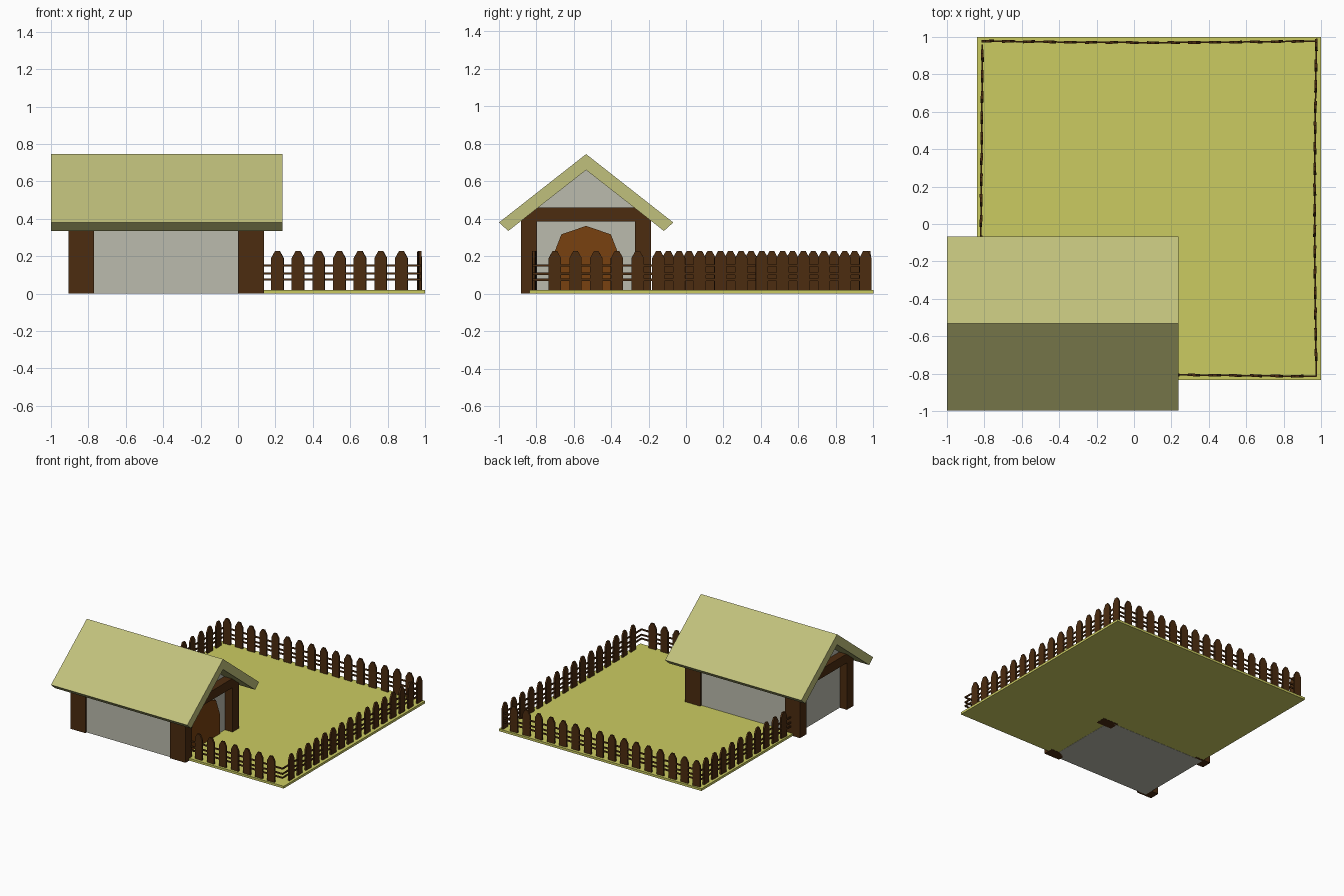
import bpy
import bmesh
import math
import random
from mathutils import Matrix, Vector

random.seed(4)
cube = bpy.data.objects.get("Cube")
if cube:
    bpy.data.objects.remove(cube, do_unlink=True)


def material(name, rgb):
    mat = bpy.data.materials.new(name)
    mat.use_nodes = True
    mat.diffuse_color = (*rgb, 1)
    mat.node_tree.nodes["Principled BSDF"].inputs["Base Color"].default_value = (*rgb, 1)
    return mat


GRASS = material("grass yellow green", (0.60, 0.60, 0.12))
THATCH = material("pale straw", (0.53, 0.53, 0.20))
PLASTER = material("grey plaster", (0.50, 0.50, 0.42))
WOOD = material("dark wood", (0.072, 0.025, 0.005))
DOOR = material("door brown", (0.19, 0.053, 0.005))


def finish(bm, name, mat):
    bmesh.ops.recalc_face_normals(bm, faces=bm.faces)
    mesh = bpy.data.meshes.new(name)
    bm.to_mesh(mesh)
    bm.free()
    mesh.materials.append(mat)
    obj = bpy.data.objects.new(name, mesh)
    bpy.context.collection.objects.link(obj)
    return obj


def add_prism(bm, profile, depth, matrix):
    """Extrude a (u, z) outline along local x, centred on the local origin."""
    rings = [[bm.verts.new(matrix @ Vector((x, u, z))) for u, z in profile]
             for x in (-depth / 2, depth / 2)]
    bm.faces.new(rings[0])
    bm.faces.new(rings[1])
    for i in range(len(profile)):
        j = (i + 1) % len(profile)
        bm.faces.new((rings[0][i], rings[0][j], rings[1][j], rings[1][i]))


def prism(name, profile, x0, x1, y, mat):
    bm = bmesh.new()
    add_prism(bm, profile, x1 - x0, Matrix.Translation(((x0 + x1) / 2, y, 0)))
    return finish(bm, name, mat)


def box(name, x, y, z, mat):
    outline = [(y[0], z[0]), (y[1], z[0]), (y[1], z[1]), (y[0], z[1])]
    return prism(name, outline, x[0], x[1], 0, mat)


# Ground slab
box("ground", (-0.84, 1.0), (-0.835, 1.0), (0.0015, 0.02), GRASS)

# House walls with gables, and the roof, share the ridge line
RIDGE = -0.533
prism("house_walls", [(-0.33, 0), (0.33, 0), (0.33, 0.41), (0, 0.67), (-0.33, 0.41)],
      -0.84, 0.07, RIDGE, PLASTER)
prism("roof", [(0, 0.745), (0.465, 0.38), (0.415, 0.335), (0, 0.66),
               (-0.415, 0.335), (-0.465, 0.38)], -1.0, 0.238, RIDGE, THATCH)

# Corner posts and the tie beams across each gable
for end, x in (("right", (-0.905, -0.77)), ("left", (0.0, 0.14))):
    for side, y in (("front", (-0.88, -0.795)), ("back", (-0.271, -0.186))):
        box(f"{side}_{end}_post", x, y, (0, 0.39), WOOD)
    box(f"{end}_tie_beam", x, (-0.878, -0.188), (0.385, 0.46), WOOD)

# Arched door: the upper half of an octagon on a straight base
R = 0.187
arch = [(R * math.cos(i * math.pi / 4), 0.175 + R * math.sin(i * math.pi / 4) * (1 + 0.07 * (i % 2)))
        for i in range(5)]
prism("door", [(-R, 0.02)] + [(R, 0.02)] + arch, 0.06, 0.08, RIDGE, DOOR)


# Fence runs: pointed pickets and three thin rails along a slightly bowed line
PICKET = [(-0.033, 0.015), (0.033, 0.015), (0.033, 0.19), (0.012, 0.228),
          (-0.012, 0.228), (-0.033, 0.19)]


def fence(name, start, end, first, count, bow):
    a, b = Vector(start), Vector(end)
    length = (b - a).length
    along = (b - a).normalized()
    inward = Vector((-along.y, along.x))
    yaw = math.atan2(along.y, along.x) - math.pi / 2

    def point(d):
        return a + along * d + inward * bow * math.sin(math.pi * d / length)

    bm = bmesh.new()
    for i in range(count):
        p = point(first + i * 0.1105)
        turn = Matrix.Rotation(yaw + random.uniform(-0.06, 0.06), 4, 'Z')
        add_prism(bm, PICKET, 0.014, Matrix.Translation((p.x, p.y, 0)) @ turn)
    finish(bm, name + "_pickets", WOOD)

    bm = bmesh.new()
    steps = 6
    for z in (0.075, 0.107, 0.15):
        for i in range(steps):
            p, q = point(length * i / steps), point(length * (i + 1) / steps)
            mid, span = (p + q) / 2, q - p
            half = span.length / 2
            bar = [(-half, z - 0.006), (half, z - 0.006), (half, z + 0.006), (-half, z + 0.006)]
            turn = Matrix.Rotation(math.atan2(span.y, span.x) - math.pi / 2, 4, 'Z')
            add_prism(bm, bar, 0.008, Matrix.Translation((mid.x, mid.y, 0)) @ turn)
    finish(bm, name + "_rails", WOOD)


fence("front_fence", (0.13, -0.805), (0.975, -0.815), 0.08, 7, 0.0)
fence("left_fence", (0.975, -0.815), (0.975, 0.98), 0.115, 16, 0.009)
fence("back_fence", (0.975, 0.978), (-0.80, 0.978), 0.10, 16, 0.008)
fence("right_fence", (-0.81, 0.96), (-0.82, -0.19), 0.06, 10, 0.0)
